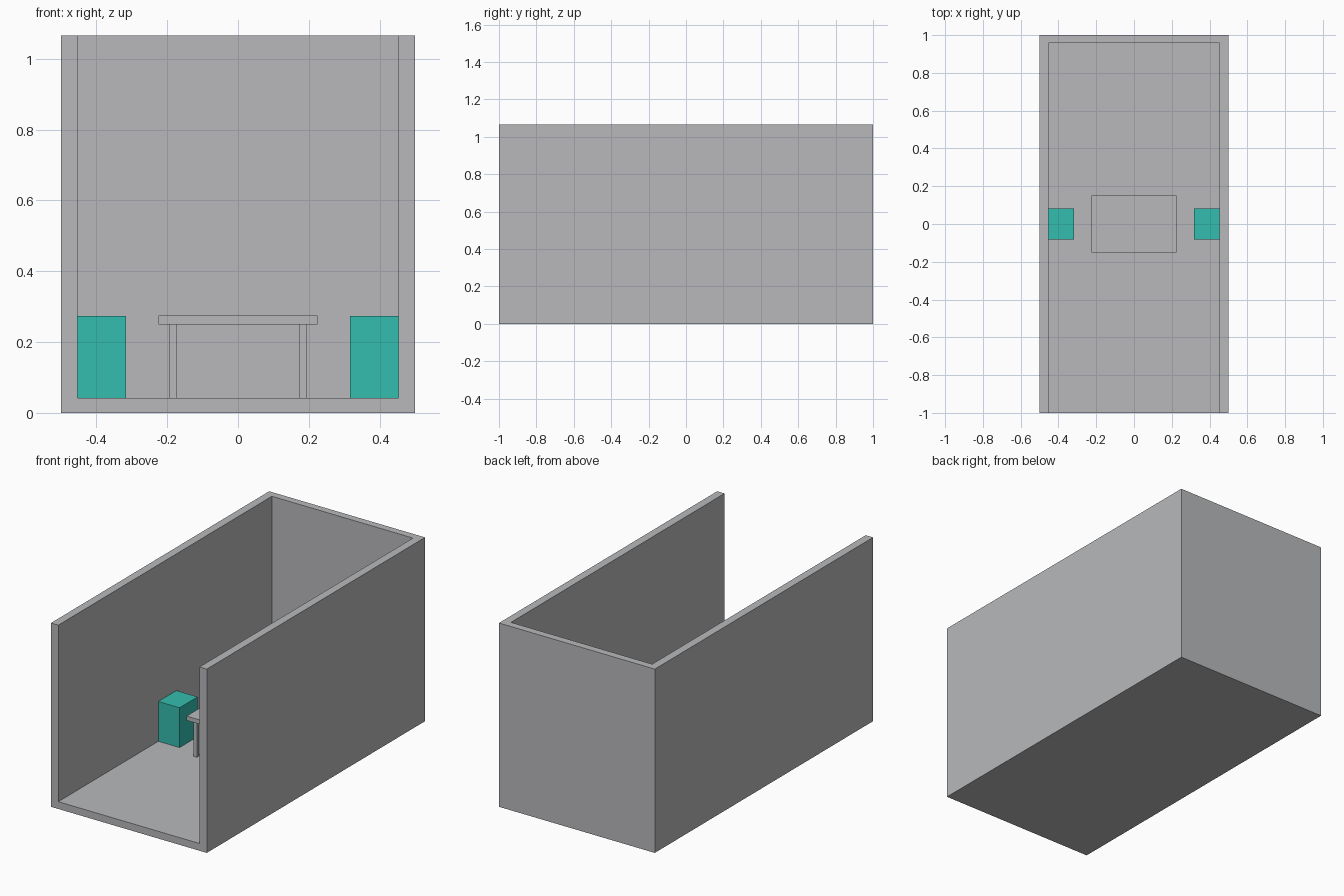
import bpy

if "Cube" in bpy.data.objects:
    bpy.data.objects.remove(bpy.data.objects["Cube"])


def material(name, rgb):
    m = bpy.data.materials.new(name)
    m.diffuse_color = (*rgb, 1)
    m.use_nodes = True
    m.node_tree.nodes["Principled BSDF"].inputs["Base Color"].default_value = m.diffuse_color
    return m


GREY = material("grey", (0.48, 0.485, 0.50))
TEAL = material("teal", (0.035, 0.51, 0.43))


def box(name, lo, hi, mat):
    """Box spanning two opposite corners."""
    bpy.ops.mesh.primitive_cube_add(size=1)
    ob = bpy.context.object
    ob.name = name
    for v in ob.data.vertices:
        v.co = [(a + b) / 2 + c * (b - a) for a, b, c in zip(lo, hi, v.co)]
    ob.data.materials.append(mat)
    return ob


FLOOR, WALL = 0.042, 0.453

# Room shell: floor, two side walls and back wall, open at front and top
shell = box("room_shell", (-0.5, -1, 0), (0.5, 1, 1.066), GREY)
cutter = box("room_cutter", (-WALL, -1.2, FLOOR), (WALL, 0.957, 1.3), GREY)
cutter.hide_render = True
mod = shell.modifiers.new("hollow", 'BOOLEAN')
mod.operation, mod.solver, mod.object = 'DIFFERENCE', 'EXACT', cutter
bpy.context.view_layer.objects.active = shell
bpy.ops.object.modifier_apply(modifier=mod.name)
bpy.data.objects.remove(cutter)

# Table top
box("table_top", (-0.225, -0.15, 0.25), (0.225, 0.15, 0.275), GREY)

for sx, side in ((-1, "left"), (1, "right")):
    # Table legs
    for sy, end in ((-1, "front"), (1, "back")):
        x, y, r = sx * 0.183, sy * 0.12, 0.01
        box(f"table_leg_{end}_{side}", (x - r, y - r, FLOOR), (x + r, y + r, 0.25), GREY)
    # Cabinet against the side wall
    xs = sorted((sx * 0.317, sx * WALL))
    box(f"cabinet_{side}", (xs[0], -0.083, FLOOR), (xs[1], 0.083, 0.273), TEAL)
